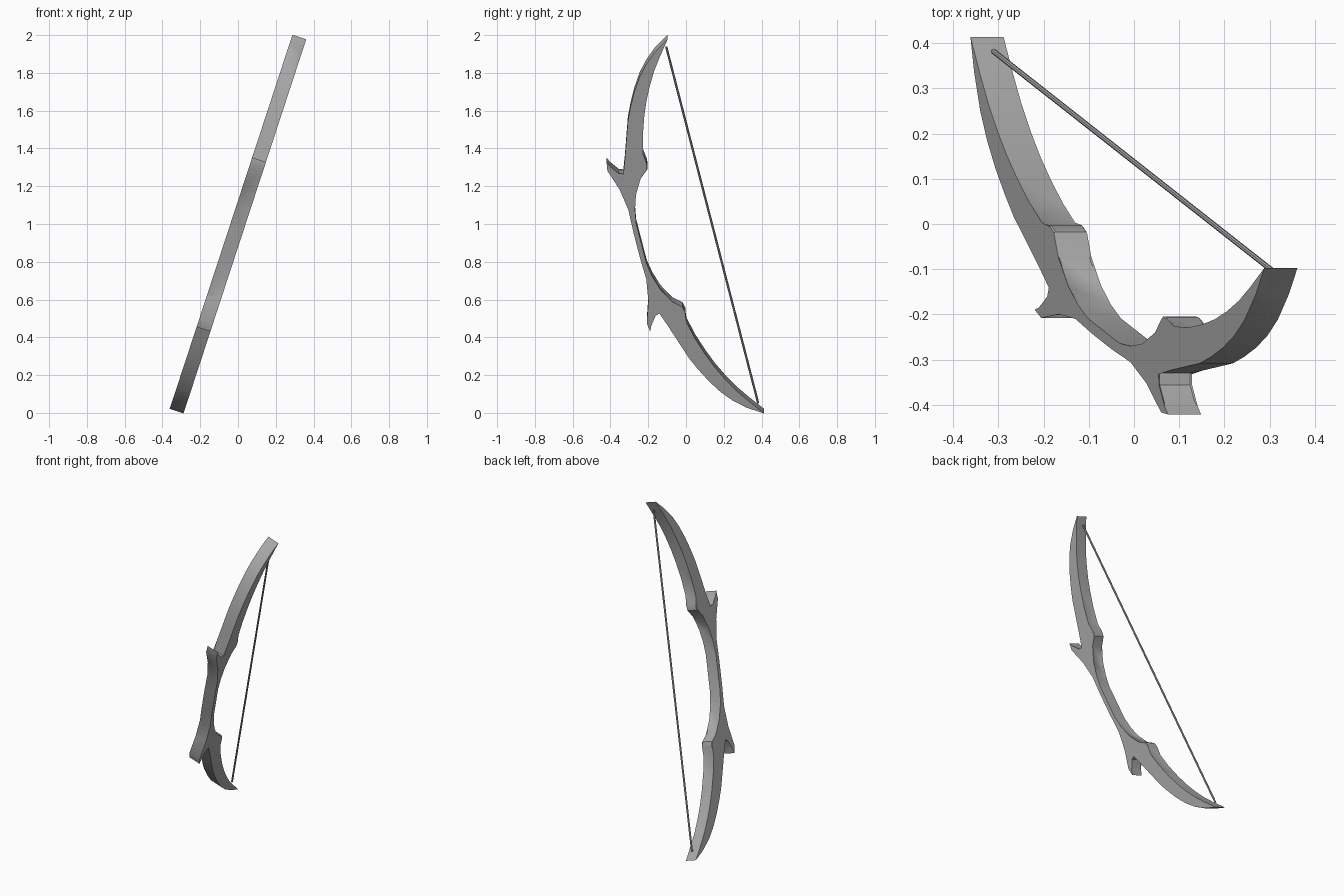
import bpy, bmesh, math
from mathutils import Matrix, Vector

if "Cube" in bpy.data.objects:
    bpy.data.objects.remove(bpy.data.objects["Cube"])

TILT = math.atan(0.328)          # sideways lean
HALF = 0.0385                    # half of the stave thickness
D = Vector((0, 0.238, -0.971)).normalized()   # along the bow, downwards
E = Vector((0, -D.z, D.y)) * -1               # belly to front
LEAN = Matrix.Rotation(TILT, 4, 'Y')

grey = bpy.data.materials.new("grey")
grey.diffuse_color = (0.4, 0.4, 0.4, 1)
grey.use_nodes = True
grey.node_tree.nodes["Principled BSDF"].inputs["Base Color"].default_value = grey.diffuse_color


def place(t, e, side=0.0):
    """Bow coordinates (along, forward, sideways) to world."""
    p = Vector((side, 0.16, 0)) + D * t + E * e
    return LEAN @ p + Vector((0, 0, 1))


# half outline: front from grip to tip, then back from tip to grip
front = [(0.07, 0.434), (0.2, 0.430), (0.303, 0.443), (0.438, 0.486),
         (0.486, 0.479), (0.445, 0.461), (0.405, 0.432), (0.397, 0.406),
         (0.48, 0.380), (0.594, 0.343), (0.68, 0.315), (0.752, 0.283),
         (0.83, 0.243), (0.903, 0.197), (0.965, 0.146), (1.019, 0.087)]
tip = [(1.073, 0.002)]
back = [(0.985, 0.067), (0.915, 0.115), (0.836, 0.159), (0.76, 0.195),
        (0.68, 0.226), (0.58, 0.258), (0.482, 0.283), (0.425, 0.272),
        (0.393, 0.279), (0.355, 0.328), (0.272, 0.374), (0.19, 0.396),
        (0.115, 0.408)]
half = front + tip + back
outline = half + [(-t, e) for t, e in reversed(half)]
sharp_ends = {(0.438, 0.486), (0.486, 0.479), (1.073, 0.002)}

# stave: extruded outline with a narrow chamfer along its rims
bm = bmesh.new()
n = len(outline)
rims = []
sides = [[bm.verts.new(place(t, e, s)) for t, e in outline] for s in (-HALF, HALF)]
for i in range(n):
    j = (i + 1) % n
    bm.faces.new((sides[0][i], sides[0][j], sides[1][j], sides[1][i]))
bm.faces.new(sides[0])
bm.faces.new(list(reversed(sides[1])))
for row in sides:
    for i in range(n):
        j = (i + 1) % n
        ends = [(abs(outline[k][0]), outline[k][1]) for k in (i, j)]
        if not any(p in sharp_ends for p in ends):
            rims.append(bm.edges.get((row[i], row[j])))
bmesh.ops.bevel(bm, geom=rims, offset=0.009, segments=1, affect='EDGES',
                clamp_overlap=True)
bmesh.ops.recalc_face_normals(bm, faces=bm.faces)
mesh = bpy.data.meshes.new("bow_stave")
bm.to_mesh(mesh)
bm.free()
stave = bpy.data.objects.new("bow_stave", mesh)
bpy.context.collection.objects.link(stave)
mesh.materials.append(grey)

# string: thin rod between the limb tips
a, b = place(-1.022, 0.022), place(1.022, 0.022)
bpy.ops.mesh.primitive_cylinder_add(vertices=8, radius=0.006,
                                    depth=(b - a).length, location=(a + b) / 2)
string = bpy.context.object
string.name = "bow_string"
string.rotation_euler = (b - a).to_track_quat('Z', 'Y').to_euler()
string.data.materials.append(grey)

# smooth curves, crisp rims
for ob in (stave, string):
    bpy.ops.object.select_all(action='DESELECT')
    ob.select_set(True)
    bpy.context.view_layer.objects.active = ob
    bpy.ops.object.shade_smooth_by_angle(angle=math.radians(30))
